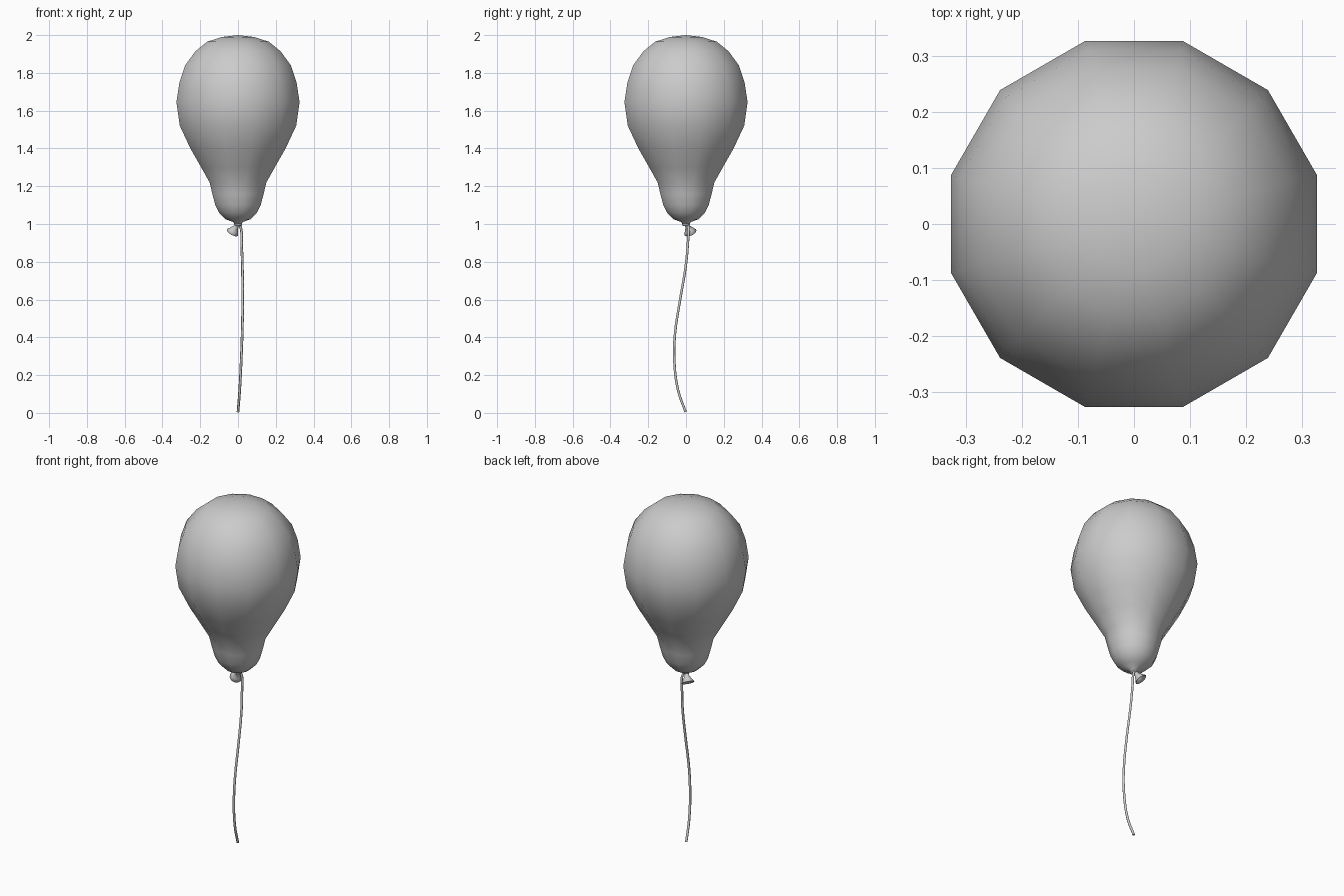
import bpy, bmesh, math
from mathutils import Vector, Matrix

if "Cube" in bpy.data.objects:
    bpy.data.objects.remove(bpy.data.objects["Cube"])


def lathe(name, profile, sides, matrix=Matrix(), phase=0.0):
    """Revolve (radius, height) points around z; zero radius closes to a pole."""
    bm = bmesh.new()
    rings = []
    for r, z in profile:
        n = sides if r > 0 else 1
        rings.append([bm.verts.new(matrix @ Vector((
            r * math.cos(phase + math.tau * i / sides),
            r * math.sin(phase + math.tau * i / sides), z))) for i in range(n)])
    for a, b in zip(rings, rings[1:]):
        for i in range(sides):
            j = (i + 1) % sides
            quad = [a[i % len(a)], a[j % len(a)], b[j % len(b)], b[i % len(b)]]
            bm.faces.new(list(dict.fromkeys(quad)))
    bmesh.ops.recalc_face_normals(bm, faces=bm.faces[:])
    for f in bm.faces:
        f.smooth = True
    mesh = bpy.data.meshes.new(name)
    bm.to_mesh(mesh)
    bm.free()
    ob = bpy.data.objects.new(name, mesh)
    bpy.context.collection.objects.link(ob)
    return ob


# Balloon body: twelve sides, flats facing the axes
flat = [(0, 2.0), (0.085, 1.99), (0.163, 1.965), (0.225, 1.915), (0.28, 1.84),
        (0.31, 1.75), (0.326, 1.645), (0.308, 1.52), (0.252, 1.40),
        (0.195, 1.30), (0.15, 1.22), (0.136, 1.16), (0.12, 1.10),
        (0.10, 1.06), (0.065, 1.025), (0.025, 1.01), (0.014, 0.99)]
k = 1 / math.cos(math.radians(15))
lathe("balloon_body", [(r * k, z) for r, z in flat], 12, phase=math.radians(15))

# Tilted flared mouth, hollow underneath
axis = Vector((-0.03, 0.024, -0.052))
tilt = Matrix.Translation((0, 0, 1.005)) @ axis.to_track_quat('Z', 'Y').to_matrix().to_4x4()
lathe("balloon_mouth", [(0, 0), (0.012, 0.005), (0.013, 0.025), (0.024, 0.045),
                        (0.035, 0.062), (0.033, 0.064), (0.021, 0.046), (0, 0.03)],
      12, tilt)

# String wrap around the neck
bpy.ops.mesh.primitive_torus_add(major_radius=0.016, minor_radius=0.006,
                                 major_segments=12, minor_segments=6,
                                 location=(0, 0, 0.999), rotation=(0.15, 0.2, 0))
wrap = bpy.context.object
wrap.name = "string_wrap"
bpy.ops.object.shade_smooth()

# Hanging string
path = [(0.005, 0.008, 1.0), (0.016, 0.013, 0.975), (0.019, 0.010, 0.90),
        (0.023, -0.001, 0.78), (0.025, -0.031, 0.60), (0.022, -0.058, 0.42),
        (0.017, -0.062, 0.28), (0.009, -0.042, 0.12), (0.0, -0.002, 0.005)]
curve = bpy.data.curves.new("string", 'CURVE')
curve.dimensions = '3D'
curve.bevel_depth = 0.007
curve.bevel_resolution = 1
curve.resolution_u = 4
curve.use_fill_caps = True
spline = curve.splines.new('BEZIER')
spline.bezier_points.add(len(path) - 1)
for p, co in zip(spline.bezier_points, path):
    p.co = co
    p.handle_left_type = p.handle_right_type = 'AUTO'
bpy.context.collection.objects.link(bpy.data.objects.new("string", curve))
